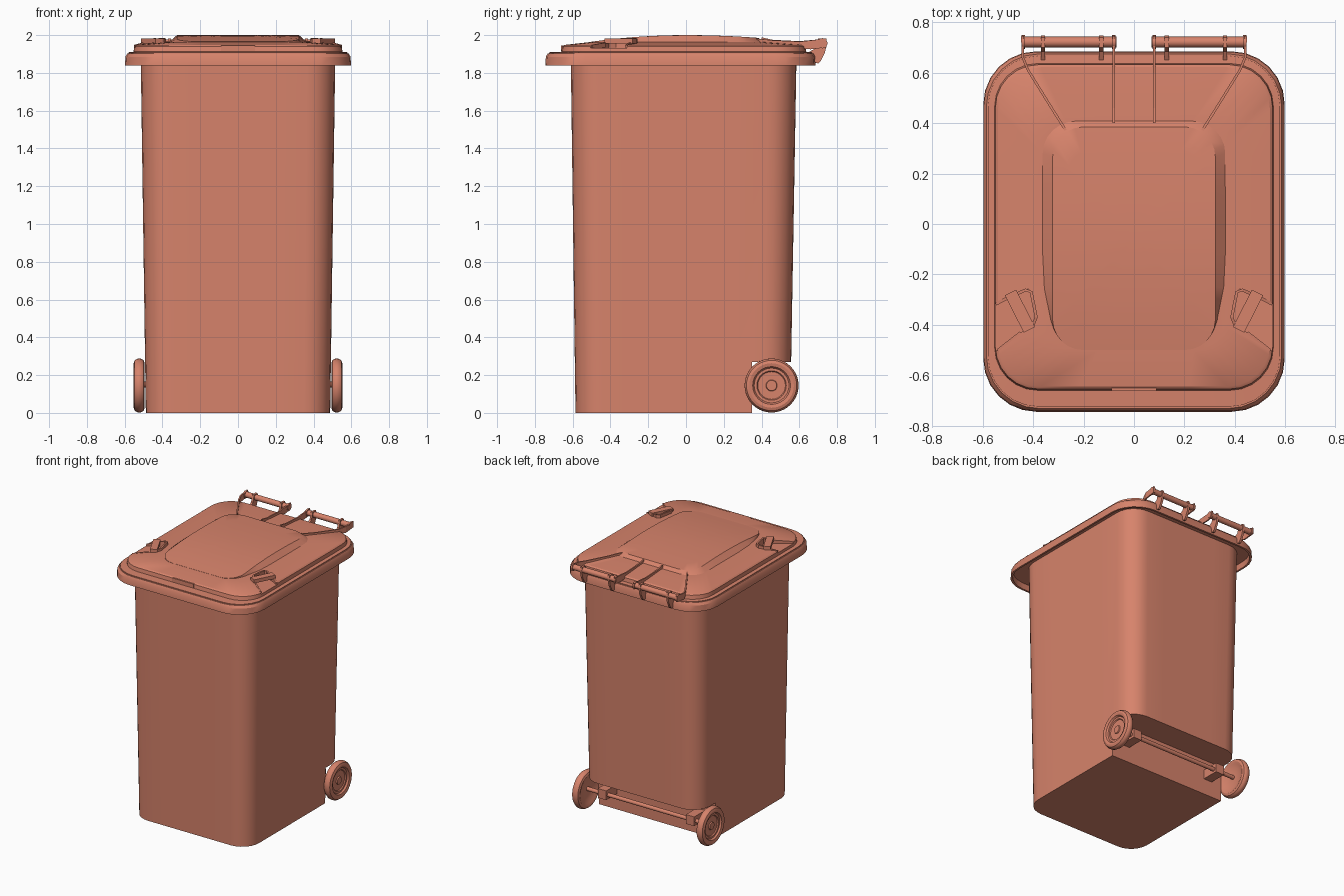
import bpy, bmesh, math
from mathutils import Vector

if "Cube" in bpy.data.objects:
    bpy.data.objects.remove(bpy.data.objects["Cube"])

mat = bpy.data.materials.new("terracotta plastic")
mat.diffuse_color = (0.68, 0.228, 0.148, 1)
mat.use_nodes = True
mat.node_tree.nodes["Principled BSDF"].inputs["Base Color"].default_value = mat.diffuse_color


def finish(bm, name, smooth=True):
    bmesh.ops.recalc_face_normals(bm, faces=bm.faces)
    me = bpy.data.meshes.new(name)
    bm.to_mesh(me)
    bm.free()
    me.materials.append(mat)
    ob = bpy.data.objects.new(name, me)
    bpy.context.collection.objects.link(ob)
    if smooth:
        bpy.ops.object.select_all(action='DESELECT')
        ob.select_set(True)
        bpy.context.view_layer.objects.active = ob
        bpy.ops.object.shade_smooth_by_angle(angle=math.radians(30))
    return ob


def ring(hx, y0, y1, r, z, seg=6, sub=5):
    """Rounded rectangle with subdivided straight sides."""
    pts = []
    corners = [(hx - r, y1 - r), (-hx + r, y1 - r), (-hx + r, y0 + r), (hx - r, y0 + r)]
    for i, (cx, cy) in enumerate(corners):
        for k in range(seg + 1):
            a = math.pi / 2 * (i + k / seg)
            pts.append(Vector((cx + r * math.cos(a), cy + r * math.sin(a), z)))
        a = math.pi / 2 * (i + 1)
        nx, ny = corners[(i + 1) % 4]
        end = Vector((nx + r * math.cos(a), ny + r * math.sin(a), z))
        pts += [pts[-1].lerp(end, k / sub) for k in range(1, sub)]
    return pts


def loft(name, rings, smooth=True):
    bm = bmesh.new()
    loops = [[bm.verts.new(p) for p in r] for r in rings]
    n = len(loops[0])
    for a, b in zip(loops, loops[1:]):
        for i in range(n):
            bm.faces.new((a[i], a[(i + 1) % n], b[(i + 1) % n], b[i]))
    bm.faces.new(loops[0])
    bm.faces.new(loops[-1])
    return finish(bm, name, smooth)


def prism(name, outline, axis, lo, hi, smooth=False):
    """Extrude a 2D outline along x (axis 0) or z (axis 2)."""
    put = (lambda p, t: (t, *p)) if axis == 0 else (lambda p, t: (*p, t))
    return loft(name, [[put(p, t) for p in outline] for t in (lo, hi)], smooth)


def box(name, x0, x1, y0, y1, z0, z1):
    return prism(name, [(x0, y0), (x1, y0), (x1, y1), (x0, y1)], 2, z0, z1)


def cut(ob, cutter):
    m = ob.modifiers.new("cut", 'BOOLEAN')
    m.operation, m.solver, m.object = 'DIFFERENCE', 'EXACT', cutter
    bpy.ops.object.select_all(action='DESELECT')
    ob.select_set(True)
    bpy.context.view_layer.objects.active = ob
    bpy.ops.object.modifier_apply(modifier=m.name)
    bpy.data.objects.remove(cutter)
    bpy.ops.object.shade_smooth_by_angle(angle=math.radians(30))


def lathe(name, prof, x, y, z, s=1, n=32):
    """Turn an (offset along x, radius) profile around an x axis."""
    return loft(name, [[(s * (x + dx), y + r * math.cos(2 * math.pi * k / n),
                         z + r * math.sin(2 * math.pi * k / n)) for k in range(n)]
                       for dx, r in prof])


def fin(name, path, t=0.005):
    """Thin upright plate along (x, y, z_low, z_high) stations."""
    secs = []
    for i, (x, y, zl, zh) in enumerate(path):
        p, q = path[max(i - 1, 0)], path[min(i + 1, len(path) - 1)]
        d = Vector((q[0] - p[0], q[1] - p[1])).normalized() * t
        secs.append([(x - d.y, y + d.x, zl), (x + d.y, y - d.x, zl),
                     (x + d.y, y - d.x, zh), (x - d.y, y + d.x, zh)])
    return loft(name, secs, False)


# tapered body with the hollow flanged rim at the top
body = loft("body", [
    ring(0.488, -0.585, 0.552, 0.14, 0.0),
    ring(0.515, -0.61, 0.585, 0.15, 1.885),
    ring(0.582, -0.727, 0.667, 0.20, 1.885),
    ring(0.584, -0.73, 0.67, 0.20, 1.84),
    ring(0.598, -0.745, 0.685, 0.21, 1.84),
    ring(0.596, -0.742, 0.683, 0.21, 1.885),
    ring(0.586, -0.732, 0.675, 0.21, 1.903)])
# axle recess at the lower back
cut(body, box("recess_cutter", -0.7, 0.7, 0.35, 0.8, -0.1, 0.27))

# lid with a gently rising top
lid = loft("lid", [
    ring(0.58, -0.725, 0.668, 0.20, 1.895),
    ring(0.58, -0.725, 0.668, 0.20, 1.909),
    ring(0.553, -0.66, 0.637, 0.17, 1.912),
    ring(0.55, -0.655, 0.632, 0.17, 1.940),
    ring(0.54, -0.645, 0.622, 0.17, 1.948),
    ring(0.365, -0.50, 0.41, 0.13, 1.964)])
# latch pockets on both front corners
pocket = [(0.58, -0.325), (0.50, -0.29), (0.42, -0.258), (0.405, -0.27), (0.388, -0.37),
          (0.405, -0.41), (0.45, -0.43), (0.58, -0.53)]
for s in (1, -1):
    cut(lid, prism("pocket_cutter", [(s * x, y) for x, y in pocket], 2, 1.932, 2.1))


# raised crowned panel that fades into the lid at the front
def crown(y):
    return 2.0 - (0.1 if y > 0 else 0.14) * y * y


top = ring(0.323, -0.50, 0.385, 0.12, 0)
base, skirt, caps = [], [], []
for p in top:
    f = min(max((p.y + 0.42) / 0.2, 0), 1)
    q = Vector((p.x * (1 + 0.125 * f), p.y + 0.025 * max(0, p.y) / 0.385, 1.963))
    base.append(q)
    skirt.append(q - Vector((0, 0, 0.02)))
for k in (1, 0.8, 0.6, 0.4, 0.2, 0.05):
    c = [Vector((p.x * k, (p.y + 0.05) * k - 0.05, 0)) for p in top]
    caps.append([Vector((p.x, p.y, crown(p.y))) for p in c])
loft("lid_panel", [skirt, base] + caps)

# thin lip on the front of the lid
box("front_lip", -0.09, 0.09, -0.662, -0.645, 1.915, 1.944)

for s in (1, -1):
    side = "right" if s > 0 else "left"
    # latch: slanted bar and raised frame around the pocket
    a, b = Vector((0.49, -0.272)), Vector((0.415, -0.42))
    d = (b - a).normalized() * 0.025
    n = Vector((-d.y, d.x))
    prism(side + "_latch_bar", [(s * p.x, p.y) for p in (a - n, a + n, b + n, b - n)],
          2, 1.955, 1.982)
    fin(side + "_latch_frame", [(s * x, y, 1.935, z) for x, y, z in (
        (0.548, -0.318, 1.948), (0.50, -0.292, 1.962), (0.43, -0.262, 1.982), (0.408, -0.27, 1.985),
        (0.398, -0.32, 1.985), (0.388, -0.37, 1.982), (0.405, -0.41, 1.972))], 0.006)
    fin(side + "_latch_rib", [(s * 0.45, -0.43, 1.935, 1.960), (s * 0.54, -0.50, 1.935, 1.948)])

    # hinge rod with collars
    lathe(side + "_hinge_rod", [(0.07, 0.021), (0.445, 0.021)], 0, 0.722, 1.957, s, 16)
    for x in (0.08, 0.44):
        lathe(side + "_hinge_collar", [(-0.007, 0.027), (0.007, 0.027)], x, 0.722, 1.957, s, 16)

    # straight inner arm and angled outer arm
    fin(side + "_inner_arm", [(s * 0.08, y, zl, zh) for y, zl, zh in (
        (0.40, 1.95, 1.988), (0.46, 1.945, 1.975), (0.60, 1.93, 1.968), (0.68, 1.925, 1.975),
        (0.745, 1.935, 1.982))])
    fin(side + "_outer_arm", [(s * x, y, zl, zh) for x, y, zl, zh in (
        (0.27, 0.37, 1.95, 1.982), (0.33, 0.465, 1.945, 1.972), (0.42, 0.61, 1.93, 1.966),
        (0.441, 0.66, 1.925, 1.972), (0.443, 0.745, 1.935, 1.982))])

    # hooked brackets holding the rod to the rim
    hook = [(0.65, 1.89), (0.68, 1.855), (0.70, 1.85), (0.715, 1.865), (0.735, 1.905),
            (0.747, 1.96), (0.74, 1.983), (0.70, 1.983), (0.685, 1.93), (0.65, 1.91)]
    for x in (0.13, 0.362):
        lo, hi = sorted((s * (x - 0.008), s * (x + 0.008)))
        prism(side + "_hinge_bracket", hook, 0, lo, hi)

    # wheel with dished hub
    lathe(side + "_wheel", [
        (-0.012, 0.02), (-0.012, 0.075), (-0.024, 0.10), (-0.029, 0.118), (-0.024, 0.133),
        (-0.012, 0.141), (0, 0.143), (0.012, 0.141), (0.024, 0.133), (0.029, 0.118),
        (0.025, 0.10), (0.013, 0.092), (0.013, 0.078), (0.006, 0.073), (0.006, 0.03),
        (0.014, 0.027), (0.014, 0.008)], 0.523, 0.453, 0.145, s, 40)

    # axle mount
    lo, hi = sorted((s * 0.335, s * 0.405))
    box(side + "_axle_mount", lo, hi, 0.345, 0.48, 0.12, 0.19)

# axle between the wheels
lathe("axle", [(-0.52, 0.015), (0.52, 0.015)], 0, 0.453, 0.15, 1, 16)
